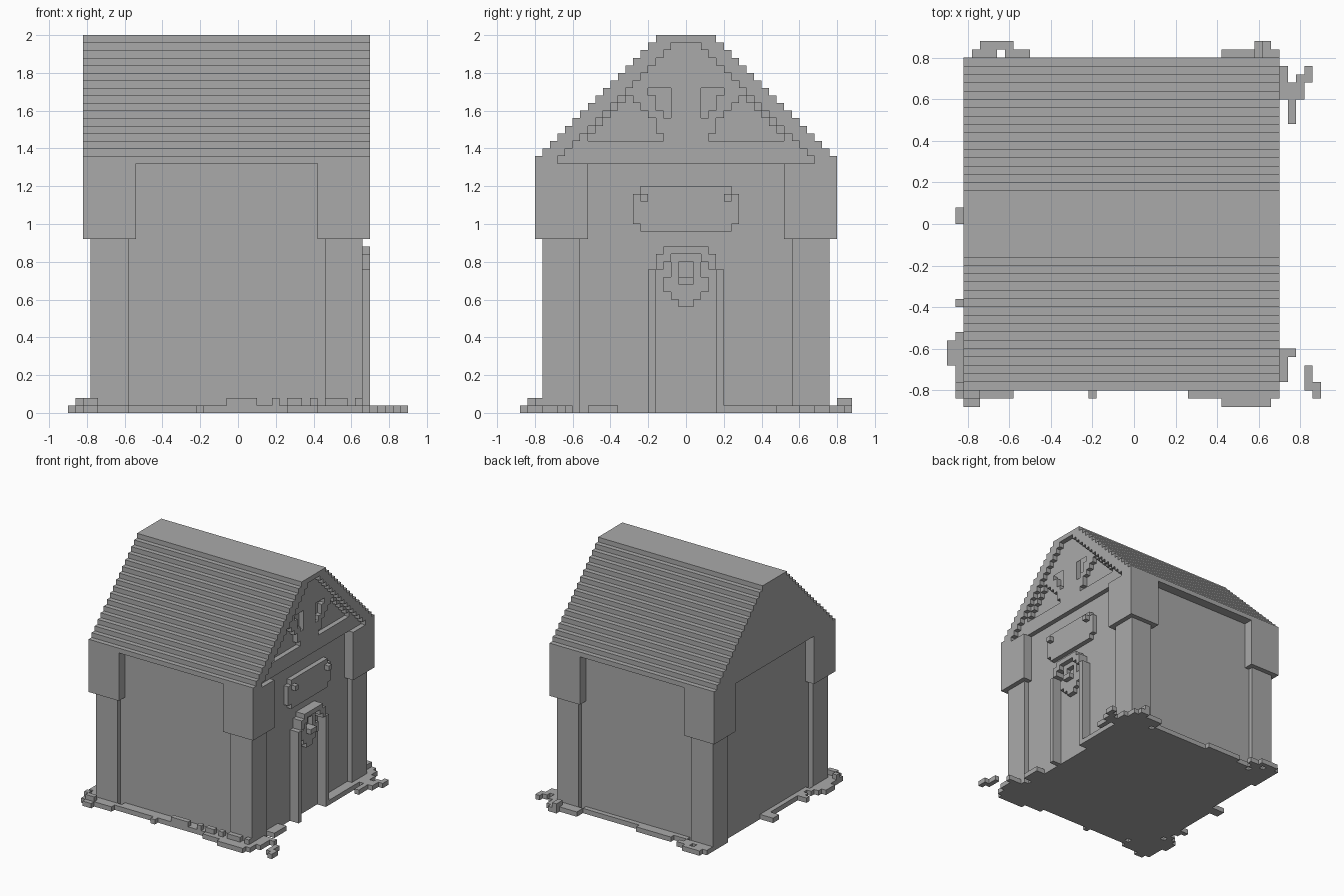
import bpy
import bmesh

# Start clean: remove only the default cube
default = bpy.data.objects.get("Cube")
if default:
    bpy.data.objects.remove(default, do_unlink=True)

# The whole model sits on a grid of small blocks
UNIT = 0.04
X_ORIGIN = -0.9

grey = bpy.data.materials.new("plain_grey")
grey.use_nodes = True
COLOUR = (0.4, 0.4, 0.4, 1)
grey.diffuse_color = COLOUR
grey.node_tree.nodes["Principled BSDF"].inputs["Base Color"].default_value = COLOUR


def place(x, y, z):
    """Turn block coordinates into world coordinates."""
    return (X_ORIGIN + x * UNIT, y * UNIT, z * UNIT)


def finish(name, bm):
    bmesh.ops.recalc_face_normals(bm, faces=bm.faces)
    mesh = bpy.data.meshes.new(name)
    bm.to_mesh(mesh)
    bm.free()
    mesh.materials.append(grey)
    obj = bpy.data.objects.new(name, mesh)
    bpy.context.scene.collection.objects.link(obj)
    return obj


def add_prism(bm, outline, x_start, x_end):
    """Extrude a (y, z) outline along x."""
    face = bm.faces.new([bm.verts.new(place(x_start, y, z)) for y, z in outline])
    extruded = bmesh.ops.extrude_face_region(bm, geom=[face], use_keep_orig=True)
    moved = [v for v in extruded["geom"] if isinstance(v, bmesh.types.BMVert)]
    shift = ((x_end - x_start) * UNIT, 0, 0)
    bmesh.ops.translate(bm, verts=moved, vec=shift)


def add_box(bm, x_span, y_span, z_span):
    (y0, y1), (z0, z1) = y_span, z_span
    add_prism(bm, [(y0, z0), (y1, z0), (y1, z1), (y0, z1)], *x_span)


def prism(name, outline, x_start, x_end):
    bm = bmesh.new()
    add_prism(bm, outline, x_start, x_end)
    return finish(name, bm)


def boxes(name, spans):
    bm = bmesh.new()
    for span in spans:
        add_box(bm, *span)
    return finish(name, bm)


def mirrored(half):
    """Complete a right-hand outline, listed upwards, with its left half."""
    return half + [(-y, z) for y, z in reversed(half)]


def both_sides(x_span, y_span, z_span):
    near, far = y_span
    return [(x_span, (near, far), z_span), (x_span, (-far, -near), z_span)]


def stairs(reach, bottom, top):
    """Stepped gable outline whose half width shrinks one block per row."""
    half = []
    for z in range(bottom, top):
        half += [(reach - z, z), (reach - z, z + 1)]
    return mirrored(half)


# Main heights and depths, in blocks
POST_TOP = 23
EAVE = 33
RIDGE = 50
WALL_FACE = 38
TRUSS_FACE = 39
TRIM_FACE = 40

# Walls
boxes("walls", [((4, WALL_FACE), (-18, 18), (0, EAVE))])

# Corner posts with wider brackets on top
for end, post_x, bracket_x in (("back_end", (3, 8), (2, 9)),
                               ("door_end", (34, 39), (33, 40))):
    boxes("corner_posts_" + end, both_sides(post_x, (14, 19), (0, POST_TOP)))
    boxes("corner_brackets_" + end, both_sides(bracket_x, (13, 20), (POST_TOP, EAVE)))

# Stepped roof and its overhanging edge above the door
roof_outline = stairs(53, EAVE, RIDGE)
prism("roof", roof_outline, 2, WALL_FACE)
trim_inner = stairs(50, EAVE, RIDGE - 1)
prism("gable_trim", roof_outline + trim_inner[::-1], WALL_FACE, TRIM_FACE)

# Timber truss in the gable
BEAM_TOP = 36
prism("tie_beam", stairs(50, EAVE, BEAM_TOP), WALL_FACE, TRUSS_FACE)
rafter_outer = stairs(50, BEAM_TOP, RIDGE - 1)
rafter_inner = stairs(49, BEAM_TOP, 47)
prism("rafters", rafter_outer + rafter_inner[::-1], WALL_FACE, TRUSS_FACE)
timber_x = (WALL_FACE, TRUSS_FACE)
boxes("king_post", [(timber_x, (-2, 2), (BEAM_TOP, 48))])
brace_rows = [(2, 3), (2, 4), (2, 4), (3, 5), (4, 6), (4, 7), (5, 7)]
brace_spans = []
for row, span in enumerate(brace_rows):
    z = BEAM_TOP + row
    brace_spans += both_sides(timber_x, span, (z, z + 1))
boxes("braces", brace_spans)

# Sign board with two pegs
sign_half = [(6, 24), (6, 25), (7, 25), (7, 29), (6, 29), (6, 30)]
prism("sign_board", mirrored(sign_half), WALL_FACE, TRUSS_FACE)
boxes("sign_pegs", both_sides((TRUSS_FACE, TRIM_FACE), (5, 6), (28, 29)))

# Door frame with a stepped arch
boxes("door_posts", both_sides((WALL_FACE, TRIM_FACE), (4, 5), (0, 19)))
arch_outer = mirrored([(4, 19), (4, 21), (3, 21), (3, 22)])
arch_inner = mirrored([(3, 19), (3, 20), (2, 20), (2, 21)])
prism("door_arch", arch_outer + arch_inner[::-1], WALL_FACE, TRIM_FACE)

# Wreath on the door, with a bow
wreath_x = (WALL_FACE, TRUSS_FACE)
lower_half = [(1, 14), (1, 15), (2, 15), (2, 16), (3, 16), (3, 18)]
prism("wreath_lower", mirrored(lower_half), *wreath_x)
boxes("wreath_sides", both_sides(wreath_x, (1, 2), (18, 20)))
boxes("wreath_top", [(wreath_x, (-2, 2), (20, 21))])
boxes("wreath_bow", [((TRUSS_FACE, TRIM_FACE), (-1, 1), (17, 18))])


def clumps(name, patches, level=0):
    """Low ground patches given as x, y, width and depth."""
    boxes(name, [((x, x + w), (y, y + d), (level, level + 1))
                 for x, y, w, d in patches])


# Loose drifts around the foot of the building
clumps("drift_front", [(9, -20, 25, 2), (2, -20, 7, 1), (34, -20, 6, 1),
                       (29, -21, 11, 1), (33, -22, 6, 1), (17, -21, 1, 1),
                       (2, -21, 6, 1), (2, -22, 2, 1)])
clumps("drift_rear", [(3, 20, 3, 1), (7, 20, 3, 1), (4, 21, 4, 1),
                      (33, 20, 7, 1), (37, 21, 2, 1), (9, 18, 24, 1),
                      (12, 19, 8, 1), (33, 19, 7, 1), (3, 19, 6, 1)])
clumps("drift_door_end", [(40, 15, 1, 4), (41, 12, 1, 5), (42, 15, 1, 3),
                          (43, 17, 1, 2), (39, 14, 1, 5), (38, 5, 2, 9),
                          (38, -13, 2, 4), (40, -16, 2, 1), (40, -19, 1, 3),
                          (39, -19, 1, 4), (43, -20, 1, 3), (44, -21, 1, 2)])
clumps("drift_back_end", [(1, -21, 1, 8), (0, -17, 1, 3), (1, 0, 1, 2),
                          (1, -10, 1, 1), (2, -20, 1, 8), (3, -13, 1, 15),
                          (2, -11, 1, 2), (2, 0, 1, 2)])

# Small lumps on top of the drifts
lumps = [(21, -20, 4, 1), (27, -20, 1, 1), (29, -20, 2, 1), (32, -20, 1, 1),
         (34, -20, 2, 1), (36, -20, 1, 1), (38, -20, 1, 1),
         (1, -20, 1, 1), (2, -21, 2, 1), (37, 20, 1, 2)]
clumps("drift_lumps", lumps, level=1)
